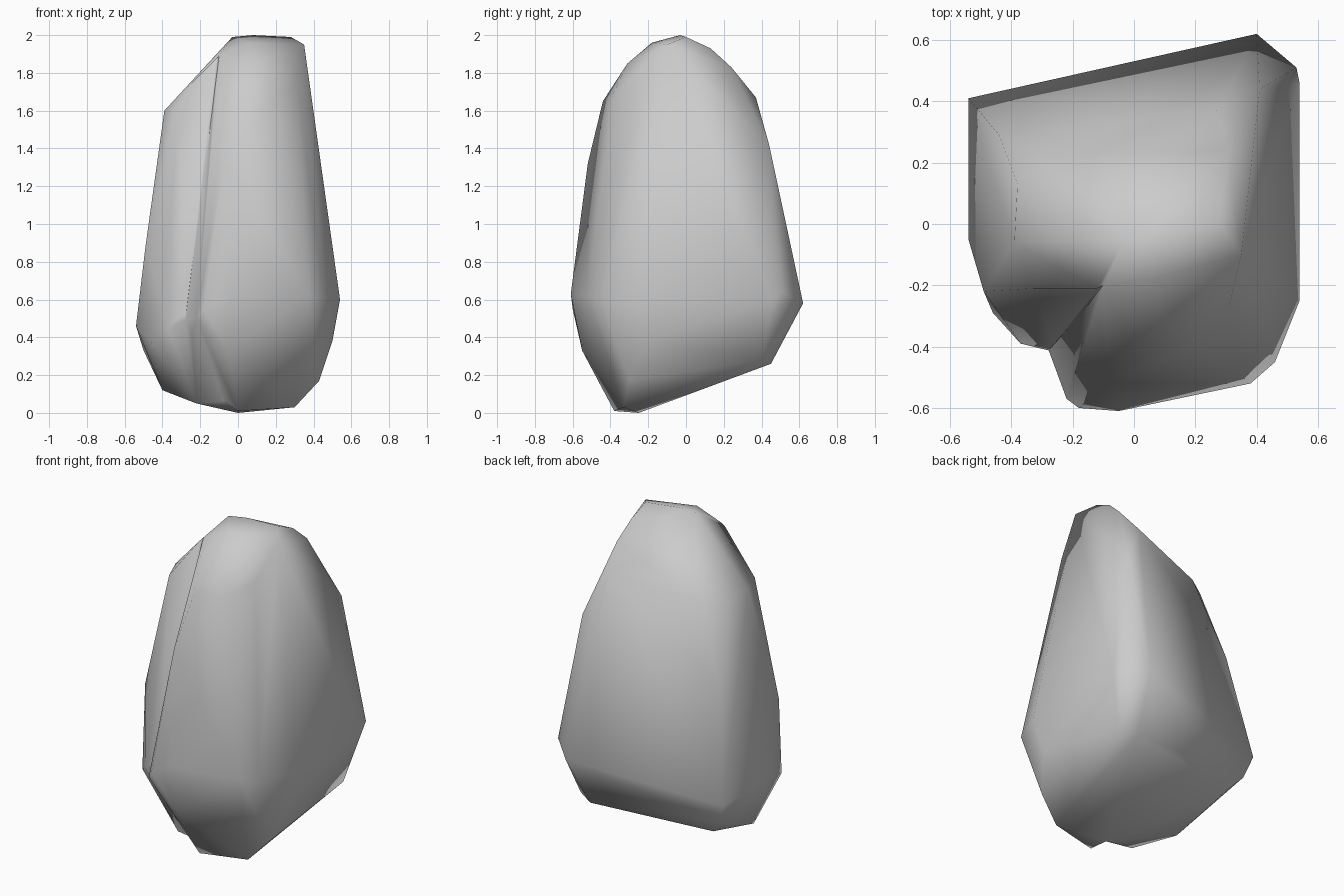
import bpy, bmesh, math

# Corners shared by both lobes: crest and rear-right side
shared = [(0.08, -0.03, 2.0), (0.28, 0, 1.99), (0.29, 0.13, 1.93), (0.31, 0.24, 1.83),
          (0.27, 0.37, 1.67), (0.41, 0.44, 1.42), (0.4, 0.62, 0.58), (0.53, 0.51, 0.64),
          (0.35, 0.45, 0.26), (0.45, 0.4, 0.28)]

# Rear-left lobe with sloping shoulder
left = [(-0.03, -0.05, 1.99), (-0.12, -0.21, 1.87), (-0.39, -0.06, 1.6), (-0.38, 0.13, 1.6),
        (-0.25, 0.22, 1.6), (-0.44, 0.29, 1.13), (-0.54, 0.41, 0.46), (-0.54, -0.05, 0.46),
        (-0.49, -0.22, 0.88), (-0.46, -0.29, 0.38), (-0.37, -0.39, 0.45), (-0.25, -0.42, 0.5),
        (-0.33, -0.21, 1.6), (-0.4, -0.1, 0.12), (-0.42, 0.33, 0.24), (-0.22, -0.28, 0.05),
        (-0.5, 0.37, 0.33), (0, -0.25, 0)]

# Front-right lobe, standing proud of the left one
front = [(-0.03, -0.05, 1.99), (-0.1, -0.2, 1.89), (0.05, -0.18, 1.96), (0.08, -0.31, 1.85),
         (0.35, -0.1, 1.95), (0.31, -0.27, 1.75), (0.2, -0.39, 1.68),
         (0, -0.44, 1.65), (-0.08, -0.52, 1.32), (-0.05, -0.61, 0.63), (-0.18, -0.6, 0.55),
         (-0.22, -0.57, 0.5), (-0.28, -0.42, 0.5), (0.38, -0.52, 0.62), (0.46, -0.45, 0.6),
         (0.54, -0.25, 0.6), (0.54, 0.46, 0.6), (0.3, -0.33, 0.03), (0, -0.38, 0.01),
         (0, -0.25, 0), (0.43, -0.3, 0.17), (0.5, -0.2, 0.38), (-0.05, -0.55, 0.33),
         (-0.2, -0.1, 0.15), (-0.15, -0.1, 1.5)]


def hull(name, points):
    """Faceted stone lobe wrapped around its corner points."""
    bm = bmesh.new()
    for p in points:
        bm.verts.new(p)
    bmesh.ops.convex_hull(bm, input=bm.verts[:])
    loose = [v for v in bm.verts if not v.link_faces]
    bmesh.ops.delete(bm, geom=loose, context='VERTS')
    bmesh.ops.recalc_face_normals(bm, faces=bm.faces[:])
    me = bpy.data.meshes.new(name)
    bm.to_mesh(me)
    bm.free()
    ob = bpy.data.objects.new(name, me)
    bpy.context.collection.objects.link(ob)
    return ob


rock = hull("rock", shared + left)
lobe = hull("front_lobe", shared + front)

# Fuse the lobes, leaving the crease down the front
mod = rock.modifiers.new("fuse", 'BOOLEAN')
mod.operation = 'UNION'
mod.solver = 'EXACT'
mod.object = lobe
bpy.context.view_layer.objects.active = rock
rock.select_set(True)
bpy.ops.object.modifier_apply(modifier=mod.name)
bpy.data.objects.remove(lobe)

# Weld slivers along the crease
bm = bmesh.new()
bm.from_mesh(rock.data)
bmesh.ops.remove_doubles(bm, verts=bm.verts[:], dist=0.012)
bm.to_mesh(rock.data)
bm.free()

# Soft shading all over, as on a weathered stone
bpy.ops.object.shade_smooth_by_angle(angle=math.radians(85))
